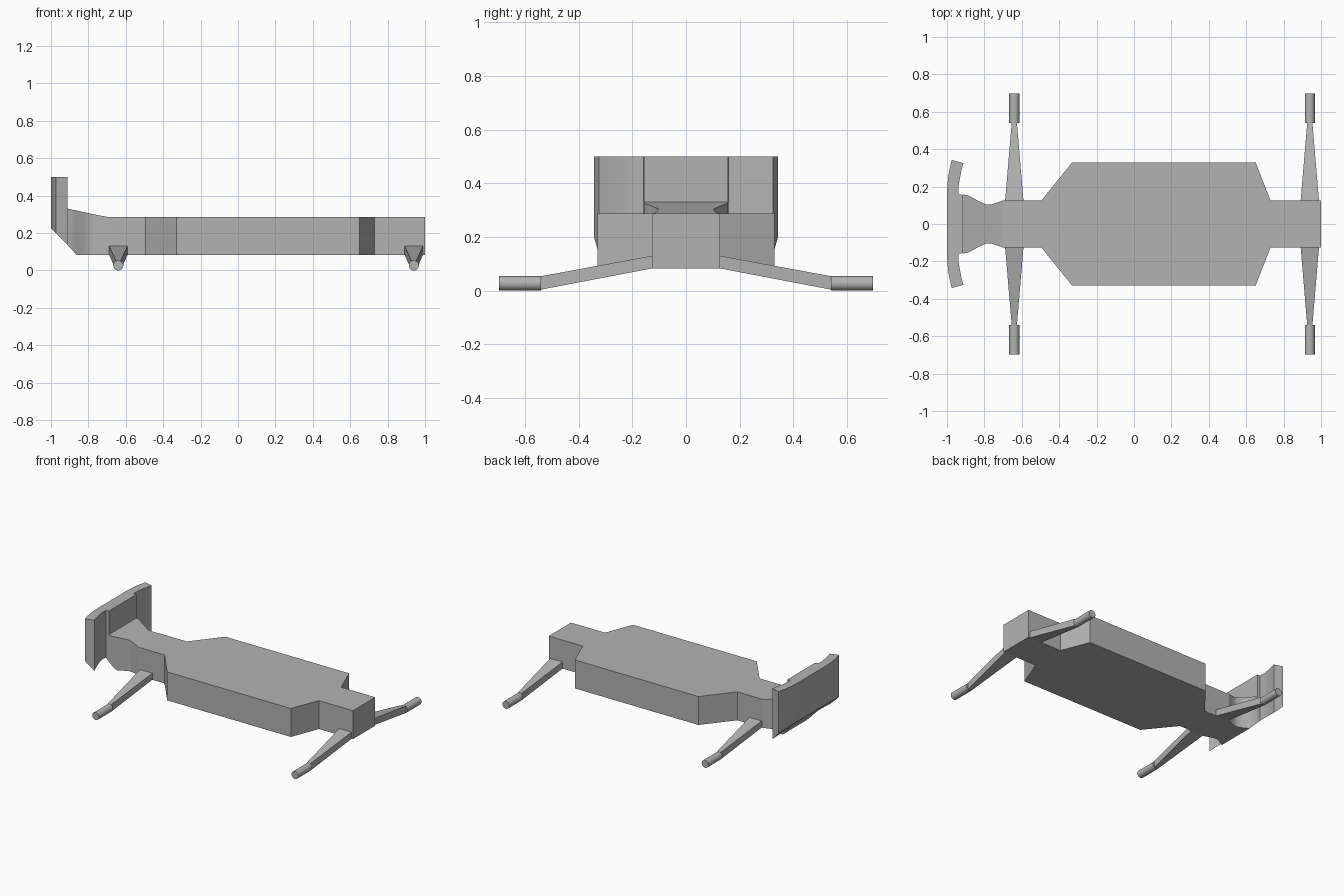
import bpy, bmesh
from math import radians
from mathutils import Matrix

cube = bpy.data.objects.get("Cube")
if cube:
    bpy.data.objects.remove(cube, do_unlink=True)

# Single grey paint
grey = bpy.data.materials.new("plain_grey")
grey.use_nodes = True
colour = (0.45, 0.45, 0.45, 1)
grey.diffuse_color = colour
grey.node_tree.nodes["Principled BSDF"].inputs["Base Color"].default_value = colour


def finish(bm, name, angle):
    bmesh.ops.recalc_face_normals(bm, faces=bm.faces)
    mesh = bpy.data.meshes.new(name)
    bm.to_mesh(mesh)
    bm.free()
    mesh.materials.append(grey)
    obj = bpy.data.objects.new(name, mesh)
    bpy.context.collection.objects.link(obj)
    bpy.ops.object.select_all(action='DESELECT')
    obj.select_set(True)
    bpy.context.view_layer.objects.active = obj
    bpy.ops.object.shade_smooth_by_angle(angle=radians(angle))
    return obj


def loft(name, rings, angle=25):
    """Skin a list of four-cornered sections and cap both ends."""
    bm = bmesh.new()
    loops = [[bm.verts.new(p) for p in ring] for ring in rings]
    for a, b in zip(loops, loops[1:]):
        for i in range(4):
            j = (i + 1) % 4
            bm.faces.new((a[i], a[j], b[j], b[i]))
    bm.faces.new(loops[0])
    bm.faces.new(loops[-1])
    return finish(bm, name, angle)


# Deck plate: wide middle tapering to narrow ends (x, half width)
FLOOR, DECK = 0.083, 0.287
outline = [(1, .126), (.73, .126), (.65, .33), (-.33, .33), (-.495, .126), (-.7, .126)]
loft("deck", [[(x, -w, FLOOR), (x, w, FLOOR), (x, w, DECK), (x, -w, DECK)]
              for x, w in outline], 10)

# Waisted neck rising to the end plate (x, half width, bottom, top)
neck = [(-.7, .126, FLOOR, DECK), (-.73, .115, FLOOR, .292), (-.765, .104, FLOOR, .299),
        (-.79, .104, FLOOR, .305), (-.83, .122, FLOOR, .313), (-.862, .14, FLOOR, .32),
        (-.89, .154, .113, .326), (-.915, .158, .14, .331)]
loft("neck", [[(x, -w, b), (x, w, b), (x, w, t), (x, -w, t)] for x, w, b, t in neck], 30)

# Swept end plate with bevelled underside (y, outer x, inner x)
half = [(.156, -1, -.915), (.158, -1, -.937), (.2, -.998, -.938),
        (.24, -.995, -.932), (.29, -.987, -.922), (.343, -.974, -.912)]


def plate_ring(y, outer, inner):
    # the end is cut slightly askew, so its inner corner sits further in
    y_in = y - (.018 if y > .3 else -.018 if y < -.3 else 0)
    cut = -.775
    return [(outer, y, .5), (inner, y_in, .5),
            (inner, y_in, cut - inner), (outer, y, cut - outer)]


stations = [(-y, o, i) for y, o, i in reversed(half)] + half
loft("end_plate", [plate_ring(*s) for s in stations], 25)

# Four tapered outrigger arms, each with a round foot
for end, xc in (("rear", -.64), ("front", .94)):
    for side, s in (("left", 1), ("right", -1)):
        arm = [(.1, .051, .088, .135), (.126, .049, .083, .13), (.54, .014, .004, .054)]
        loft(f"{end}_{side}_arm",
             [[(xc - w, s * y, b), (xc + w, s * y, b), (xc + w, s * y, t), (xc - w, s * y, t)]
              for y, w, b, t in arm], 10)
        bm = bmesh.new()
        place = Matrix.Translation((xc, s * .619, .027)) @ Matrix.Rotation(radians(90), 4, 'X')
        bmesh.ops.create_cone(bm, cap_ends=True, segments=24, radius1=.027, radius2=.027,
                              depth=.158, matrix=place)
        finish(bm, f"{end}_{side}_foot", 30)
